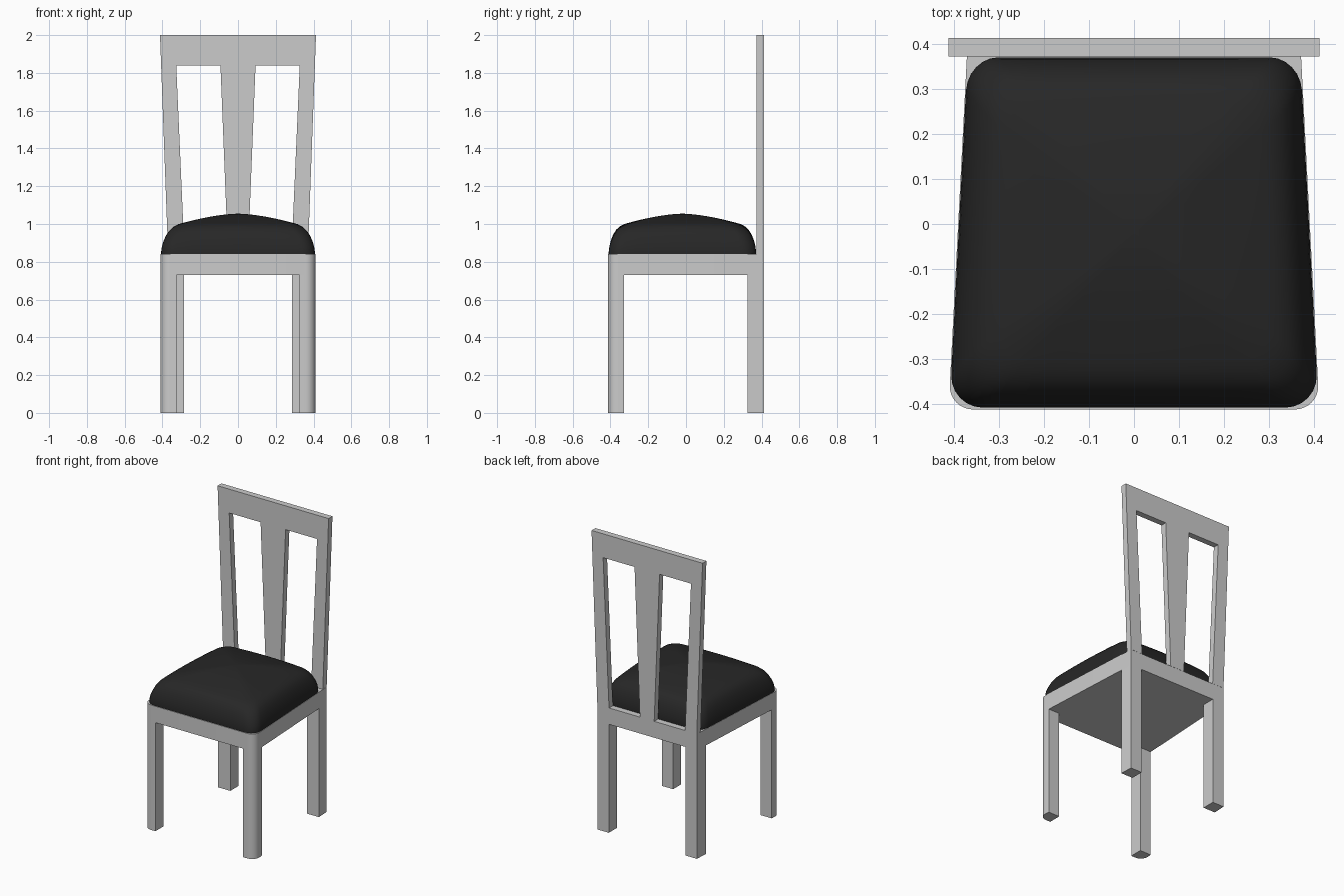
import bpy, bmesh, math

if "Cube" in bpy.data.objects:
    bpy.data.objects.remove(bpy.data.objects["Cube"])

FRONT, BACK = -0.413, 0.413      # depth limits
LEG_TOP, SEAT_TOP, TOP = 0.73, 0.84, 2.0


def half_width(y):
    """Seat half width: tapers towards the back."""
    return 0.413 - 0.043 * (y - FRONT) / (BACK - FRONT)


def finish(name, bm):
    bmesh.ops.recalc_face_normals(bm, faces=bm.faces[:])
    me = bpy.data.meshes.new(name)
    bm.to_mesh(me)
    bm.free()
    ob = bpy.data.objects.new(name, me)
    bpy.context.collection.objects.link(ob)
    return ob


def smooth(ob, angle):
    bpy.ops.object.select_all(action='DESELECT')
    ob.select_set(True)
    bpy.context.view_layer.objects.active = ob
    bpy.ops.object.shade_smooth_by_angle(angle=math.radians(angle))


def prism(name, pts, offset):
    """Extrude a closed 3D outline along offset."""
    bm = bmesh.new()
    face = bm.faces.new([bm.verts.new(p) for p in pts])
    ext = bmesh.ops.extrude_face_region(bm, geom=[face], use_keep_orig=True)
    bmesh.ops.translate(bm, vec=offset,
                        verts=[g for g in ext['geom'] if isinstance(g, bmesh.types.BMVert)])
    return finish(name, bm)


def mirror_x(ob):
    ob.modifiers.new("mirror", 'MIRROR').use_mirror_merge = False


# Rounded front right corner shared by the seat frame and front legs
R = 0.055
corner = []
for i in range(9):
    a = math.radians(-90 + 90 * i / 8)
    y = FRONT + R + R * math.sin(a)
    corner.append((half_width(y) - R + R * math.cos(a), y))

# Seat frame
right = corner + [(half_width(BACK), BACK)]
outline = right + [(-x, y) for x, y in reversed(right)]
smooth(prism("seat_frame", [(x, y, LEG_TOP) for x, y in outline],
             (0, 0, SEAT_TOP - LEG_TOP)), 30)

# Front legs
leg = [(0.325, FRONT)] + corner + [(half_width(-0.327), -0.327), (0.325, -0.327)]
front_legs = prism("front_legs", [(x, y, 0) for x, y in leg], (0, 0, LEG_TOP))
mirror_x(front_legs)
smooth(front_legs, 30)

# Back legs
leg = [(0.285, 0.325), (half_width(0.325), 0.325), (half_width(BACK), BACK), (0.285, BACK)]
mirror_x(prism("back_legs", [(x, y, 0) for x, y in leg], (0, 0, LEG_TOP)))

# Backrest: stiles, splat and top rail as one outline
half = [(0.413, TOP), (0.37, SEAT_TOP), (0.283, SEAT_TOP),
        (0.327, 1.84), (0.093, 1.84), (0.053, SEAT_TOP)]
profile = half + [(-x, z) for x, z in reversed(half)]
prism("backrest", [(x, 0.373, z) for x, z in profile], (0, 0.041, 0))

# Cushion: stacked rounded rings closing into a dome
CY, HX, HY = -0.019, 0.413, 0.392


def ring(inset, scale, z, radius):
    a, b = HX - inset, HY - inset
    pts = []
    corners = [(1, -1, -90), (1, 1, 0), (-1, 1, 90), (-1, -1, 180)]
    arcs = []
    for sx, sy, start in corners:
        arcs.append([(sx * (a - radius) + radius * math.cos(math.radians(start + 15 * i)),
                      sy * (b - radius) + radius * math.sin(math.radians(start + 15 * i)))
                     for i in range(7)])
    for k, arc in enumerate(arcs):
        pts += arc
        p, q = arc[-1], arcs[(k + 1) % 4][0]
        pts += [(p[0] + (q[0] - p[0]) * t / 8, p[1] + (q[1] - p[1]) * t / 8)
                for t in range(1, 8)]
    out = []
    for x, y in pts:
        x, y = x * scale, y * scale
        drop = 0.022 * (x * y / (HX * HY)) ** 2 * (z - SEAT_TOP) / 0.15
        out.append((x * half_width(y + CY) / HX, y + CY, z - drop))
    return out


sides = [(0.002, 0.835), (0.002, 0.855), (0.006, 0.885), (0.014, 0.915),
         (0.026, 0.945), (0.042, 0.970), (0.060, 0.987)]
rings = [ring(inset, 1, z, 0.075) for inset, z in sides]
for s in (1, 0.93, 0.84, 0.72, 0.58, 0.43, 0.28, 0.14):
    rings.append(ring(0.085, s, 1.055 - 0.055 * s ** 1.6, 0.07))

bm = bmesh.new()
loops = [[bm.verts.new(p) for p in r] for r in rings]
n = len(loops[0])
for lo, hi in zip(loops, loops[1:]):
    for i in range(n):
        j = (i + 1) % n
        bm.faces.new((lo[i], lo[j], hi[j], hi[i]))
top = bm.verts.new((0, CY, 1.055))
for i in range(n):
    bm.faces.new((loops[-1][i], loops[-1][(i + 1) % n], top))
bm.faces.new(loops[0])
cushion = finish("cushion", bm)
smooth(cushion, 50)
mat = bpy.data.materials.new("black_leather")
mat.diffuse_color = (0.02, 0.02, 0.02, 1)
mat.use_nodes = True
mat.node_tree.nodes["Principled BSDF"].inputs["Base Color"].default_value = mat.diffuse_color
cushion.data.materials.append(mat)
